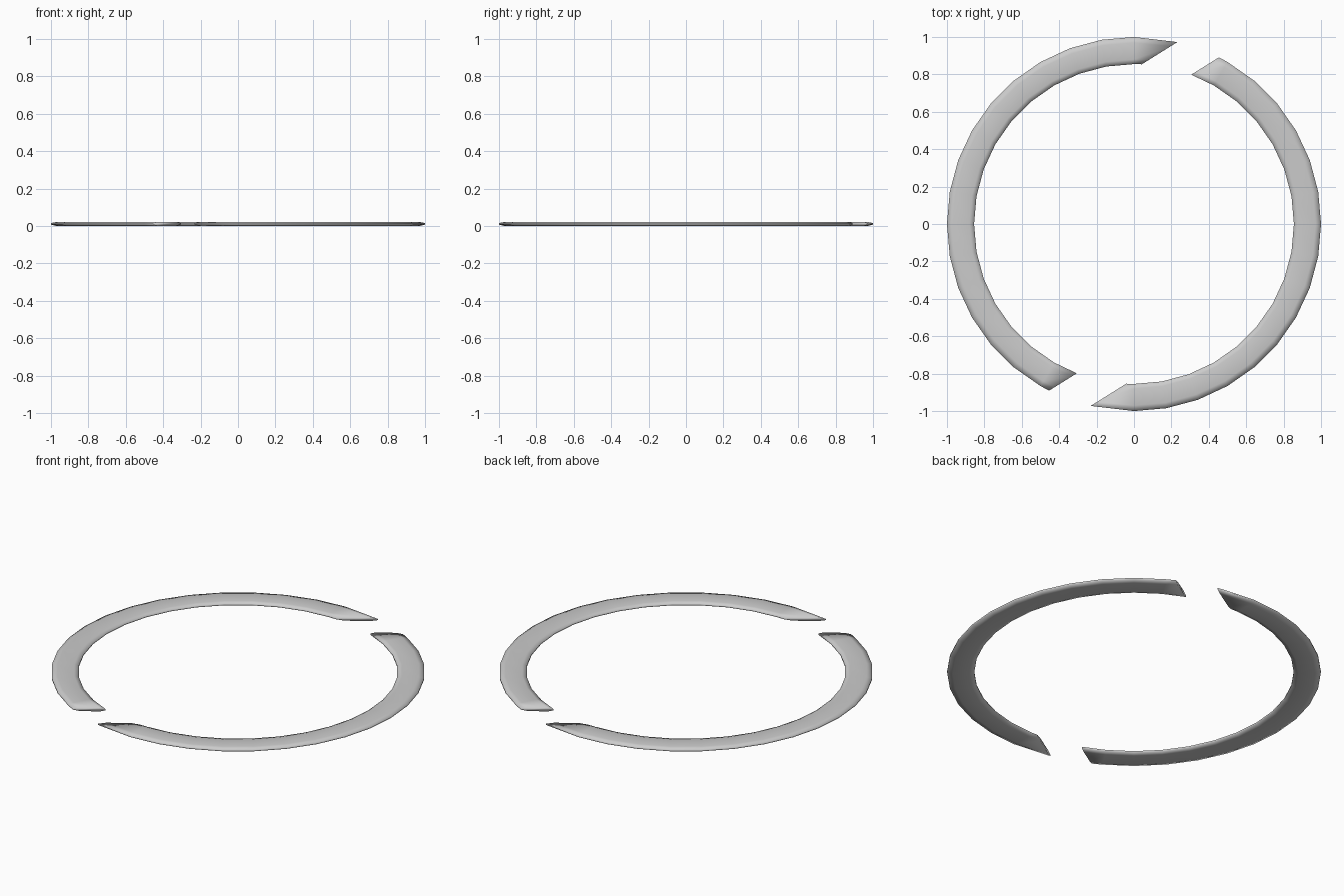
import bpy, bmesh, math

if "Cube" in bpy.data.objects:
    bpy.data.objects.remove(bpy.data.objects["Cube"])

# Flat band cross-section with softened rims: (radius, height)
PROFILE = [(1.0, .007), (1.0, .015), (.97, .022), (.88, .022),
           (.855, .015), (.855, .007), (.88, 0), (.97, 0)]
CUT = math.radians(32)          # direction of the slanted cuts


def cut_angle(r, d):
    """Angle at which radius r meets the slanted cut line at distance d."""
    return CUT + math.asin(d / r)


def make_arc(name, turn):
    bm = bmesh.new()
    rows = []
    for i in range(18):
        row = []
        for r, z in PROFILE:
            if i == 0:
                a = cut_angle(r, .702)
            elif i == 17:
                a = math.pi + cut_angle(r, .515)
            else:
                a = math.radians(80 + 10 * i)
            a += turn
            row.append(bm.verts.new((r * math.cos(a), r * math.sin(a), z)))
        rows.append(row)
    n = len(PROFILE)
    for a, b in zip(rows, rows[1:]):
        for j in range(n):
            k = (j + 1) % n
            bm.faces.new((a[j], a[k], b[k], b[j]))
    # Slanted end caps
    bm.faces.new(rows[0][::-1])
    bm.faces.new(rows[-1])
    bmesh.ops.recalc_face_normals(bm, faces=bm.faces)
    for f in bm.faces:
        f.smooth = True
    mesh = bpy.data.meshes.new(name)
    bm.to_mesh(mesh)
    bm.free()
    bpy.context.collection.objects.link(bpy.data.objects.new(name, mesh))


# Two matching half rings, half a turn apart
make_arc("left_half_ring", 0)
make_arc("right_half_ring", math.pi)
